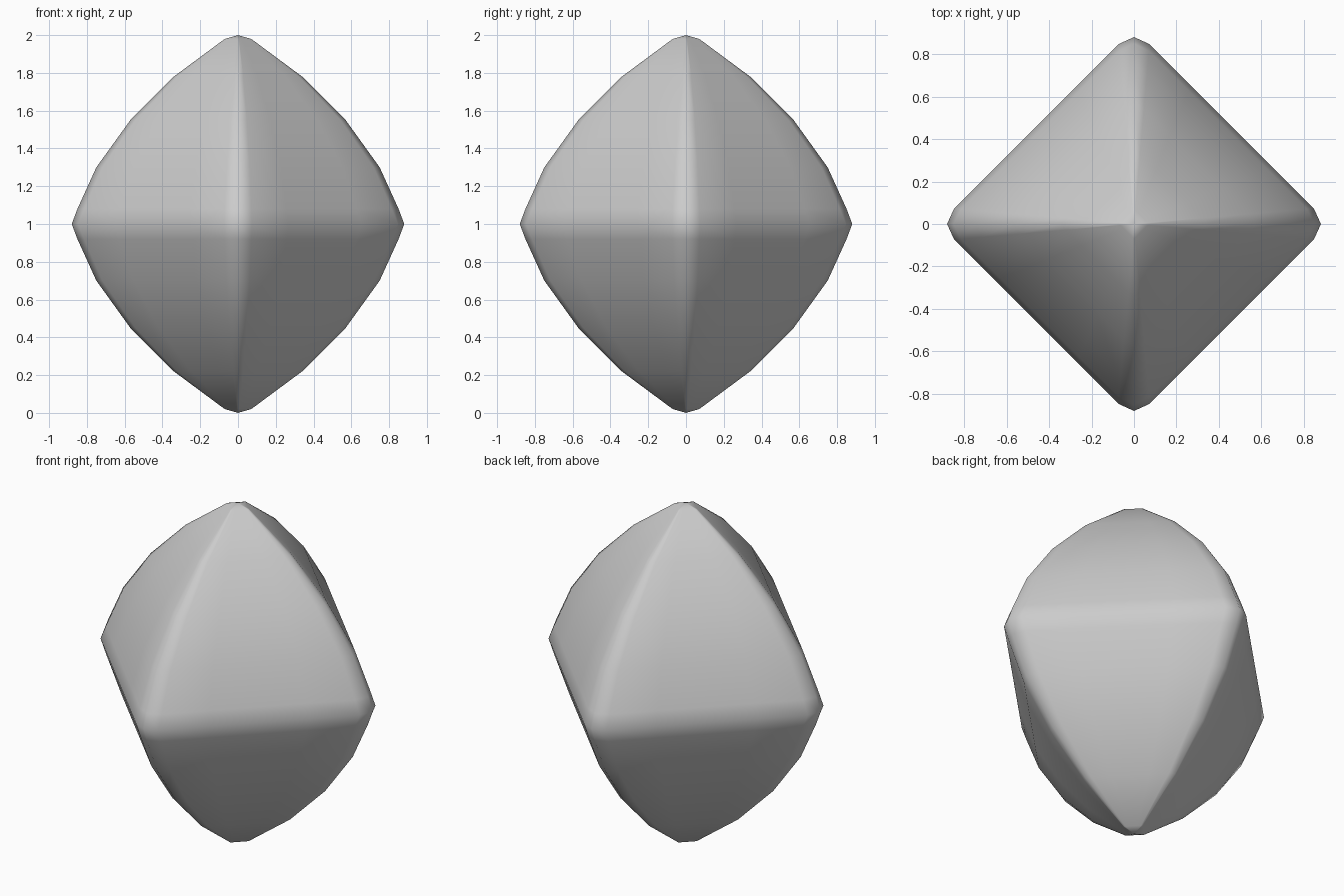
import bpy, bmesh
from mathutils import Vector, Matrix
from math import radians

cube = bpy.data.objects.get("Cube")
if cube:
    bpy.data.objects.remove(cube, do_unlink=True)

stone = bpy.data.materials.new("light_grey")
stone.use_nodes = True
grey = (0.6, 0.6, 0.6, 1)
stone.diffuse_color = grey
stone.node_tree.nodes["Principled BSDF"].inputs["Base Color"].default_value = grey

# Upper half profile: corner radius, height above the middle, fullness of the sides
profile = [(0.07, 0.98, 0.0), (0.34, 0.78, 0.01), (0.57, 0.55, 0.02),
           (0.75, 0.30, 0.03), (0.85, 0.08, 0.035), (0.88, 0.0, 0.04)]
rows = profile + [(r, -h, b) for r, h, b in reversed(profile[:-1])]
steps = [0.0, 0.08, 0.29, 0.5, 0.71, 0.92]   # positions along one side


def ring(bm, radius, height, fullness):
    """Diamond cross-section with slightly blunted corners."""
    verts = []
    for quarter in range(4):
        turn = Matrix.Rotation(radians(90 * quarter), 3, 'Z')
        for t in steps:
            w = radius + (fullness if t else 0)
            verts.append(bm.verts.new(turn @ Vector((w * (1 - t), w * t, 1 + height))))
    return verts


# Faceted body: stacked diamond rings closed by a point at each end
bm = bmesh.new()
rings = [ring(bm, *row) for row in rows]
count = len(rings[0])
top = bm.verts.new((0, 0, 2))
bottom = bm.verts.new((0, 0, 0))
for i in range(count):
    j = (i + 1) % count
    bm.faces.new((top, rings[0][i], rings[0][j]))
    bm.faces.new((bottom, rings[-1][j], rings[-1][i]))
    for upper, lower in zip(rings, rings[1:]):
        bm.faces.new((upper[i], lower[i], lower[j], upper[j]))
bmesh.ops.recalc_face_normals(bm, faces=bm.faces)
for face in bm.faces:
    face.smooth = True

mesh = bpy.data.meshes.new("gem_body")
bm.to_mesh(mesh)
bm.free()
mesh.materials.append(stone)
body = bpy.data.objects.new("gem_body", mesh)
bpy.context.collection.objects.link(body)
